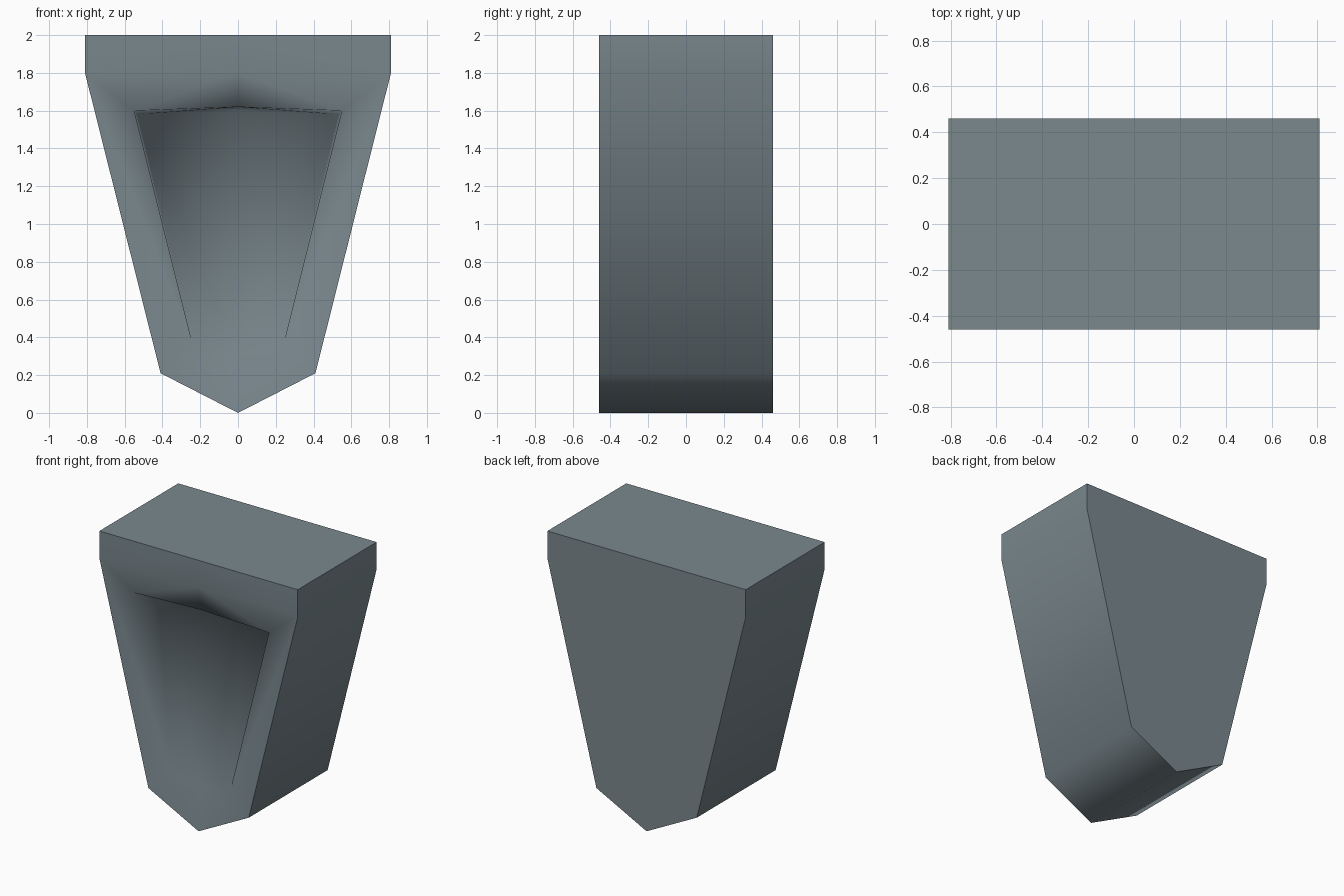
import bpy
import bmesh

cube = bpy.data.objects.get("Cube")
if cube:
    bpy.data.objects.remove(cube)

HALF_DEPTH = 0.46


def make_material(name, color):
    mat = bpy.data.materials.new(name)
    mat.use_nodes = True
    mat.diffuse_color = color
    mat.node_tree.nodes["Principled BSDF"].inputs["Base Color"].default_value = color
    return mat


# Half profiles (x, z, inset from the front face), listed from top to bottom
outline = [(0, 2), (0.81, 2), (0.81, 1.8), (0.41, 0.21), (0, 0)]
band_centre = (0, 1.8, 0)
lip = [(0, 1.62, 0.035), (0.55, 1.6, 0.035), (0.24, 0.36, 0.03), (0, 0.3, 0.05)]
recess_top = [(0, 1.6, 0.42), (0.53, 1.58, 0.27)]

bm = bmesh.new()


def vert(x, z, inset=0):
    return bm.verts.new((x, inset - HALF_DEPTH, z))


front = [vert(*p) for p in outline]
back = [vert(*p, 2 * HALF_DEPTH) for p in outline]
mid = vert(*band_centre)
rim = [vert(*p) for p in lip]
deep = [vert(*p) for p in recess_top]

# Outer sides and flat back
for i in range(len(outline) - 1):
    bm.faces.new((front[i], front[i + 1], back[i + 1], back[i]))
bm.faces.new(back)

# Flat top band and sloping frame around the recess
bm.faces.new((front[0], front[1], front[2], mid))
ring = [mid] + front[2:]
for i in range(len(ring) - 1):
    bm.faces.new((ring[i], ring[i + 1], rim[i + 1], rim[i]))

# Recess: overhang, tapering side wall and sloping floor
bm.faces.new((rim[0], rim[1], deep[1], deep[0]))
bm.faces.new((rim[1], rim[2], deep[1]))
bm.faces.new((deep[1], rim[2], rim[3]))
bm.faces.new((deep[1], rim[3], deep[0]))

# Mirror to the other half and close the seam
bmesh.ops.mirror(bm, geom=bm.verts[:] + bm.edges[:] + bm.faces[:],
                 axis='X', merge_dist=0.001)
bmesh.ops.remove_doubles(bm, verts=bm.verts[:], dist=0.001)
bmesh.ops.dissolve_limit(bm, angle_limit=0.001, verts=[],
                         edges=[e for e in bm.edges
                                if all(v.co.y > HALF_DEPTH - 0.01 for v in e.verts)
                                and all(abs(v.co.x) < 0.001 for v in e.verts)])
bmesh.ops.recalc_face_normals(bm, faces=bm.faces[:])

# Smooth everywhere, sharp only along the outer block edges
for face in bm.faces:
    face.smooth = True
for edge in bm.edges:
    on_block = all(abs(v.co.y) > HALF_DEPTH - 0.001 for v in edge.verts)
    edge.smooth = not (on_block and edge.calc_face_angle(0) > 1.2)

mesh = bpy.data.meshes.new("keystone_block")
bm.to_mesh(mesh)
bm.free()
mesh.materials.append(make_material("slate_grey", (0.195, 0.246, 0.27, 1)))
block = bpy.data.objects.new("keystone_block", mesh)
bpy.context.collection.objects.link(block)
